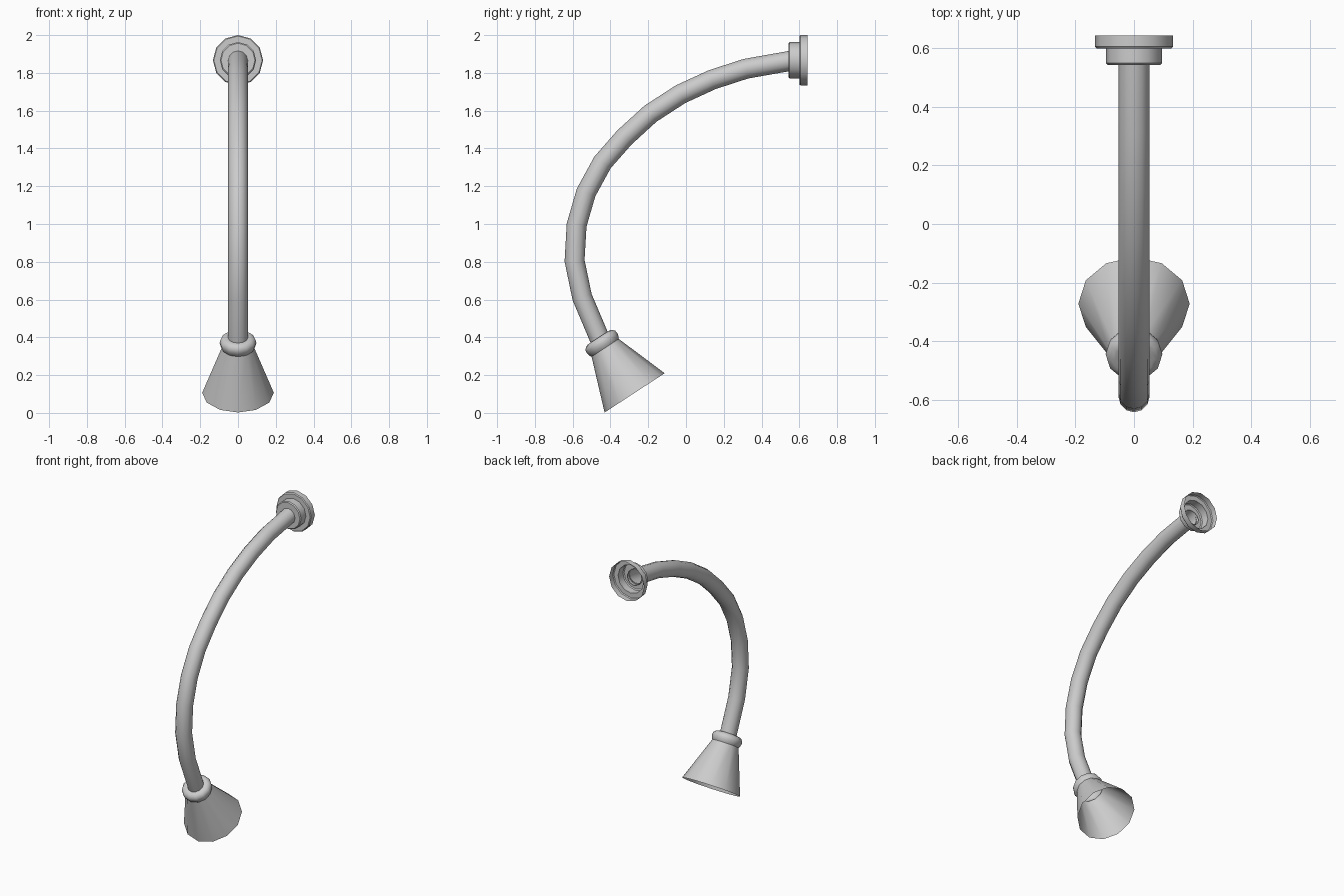
import bpy, bmesh, math
from mathutils import Vector

if "Cube" in bpy.data.objects:
    bpy.data.objects.remove(bpy.data.objects["Cube"])

SIDES = 12


def loft(name, rings, angle=35):
    """Skin 12-sided rings given as (centre, axis, radius); all axes lie in the YZ plane."""
    bm = bmesh.new()
    side = Vector((1, 0, 0))
    loops = []
    for centre, axis, radius in rings:
        across = axis.normalized().cross(side)
        loops.append([bm.verts.new(centre + radius * (side * math.cos(a) + across * math.sin(a)))
                      for a in (2 * math.pi * i / SIDES for i in range(SIDES))])
    for lo, hi in zip(loops, loops[1:]):
        for i in range(SIDES):
            j = (i + 1) % SIDES
            bm.faces.new((lo[i], hi[i], hi[j], lo[j]))
    bmesh.ops.recalc_face_normals(bm, faces=bm.faces)
    # shells are open: make the normals point away from the axis
    f = max(bm.faces, key=lambda f: f.calc_area())
    mid = min((r[0] for r in rings), key=lambda c: (c - f.calc_center_median()).length)
    if f.normal.dot(f.calc_center_median() - mid) < 0:
        bmesh.ops.reverse_faces(bm, faces=bm.faces)
    mesh = bpy.data.meshes.new(name)
    bm.to_mesh(mesh)
    bm.free()
    obj = bpy.data.objects.new(name, mesh)
    bpy.context.collection.objects.link(obj)
    bpy.ops.object.select_all(action='DESELECT')
    obj.select_set(True)
    bpy.context.view_layer.objects.active = obj
    bpy.ops.object.shade_smooth_by_angle(angle=math.radians(angle))
    return obj


def lathe(name, origin, axis, profile):
    """Revolve (distance along axis, radius) pairs around a tilted axis."""
    axis = axis.normalized()
    return loft(name, [(origin + axis * d, axis, r) for d, r in profile])


# Curved arm, from the wall down to the shade
path = [Vector((0, y, z)) for y, z in (
    (0.56, 1.865), (0.317, 1.822), (0.138, 1.764), (-0.029, 1.687),
    (-0.188, 1.584), (-0.325, 1.459), (-0.442, 1.326), (-0.529, 1.167),
    (-0.579, 0.995), (-0.590, 0.806), (-0.550, 0.613), (-0.445, 0.365))]
last = len(path) - 1
loft("arm", [(p, path[min(i + 1, last)] - path[max(i - 1, 0)], 0.053)
             for i, p in enumerate(path)], 50)

# Stepped wall mount, hollow at the back
lathe("wall_mount", Vector((0, 0, 1.867)), Vector((0, 1, 0)), [
    (0.543, 0.050), (0.543, 0.090), (0.549, 0.096), (0.600, 0.096),
    (0.600, 0.128), (0.606, 0.133), (0.644, 0.133)])

# Open conical shade with rounded collar
lathe("shade", Vector((0, -0.272, 0.106)), Vector((0, -0.547, 0.837)), [
    (0.0, 0.190), (0.285, 0.086), (0.297, 0.093), (0.315, 0.097), (0.332, 0.094),
    (0.345, 0.082), (0.350, 0.066), (0.348, 0.050)])
